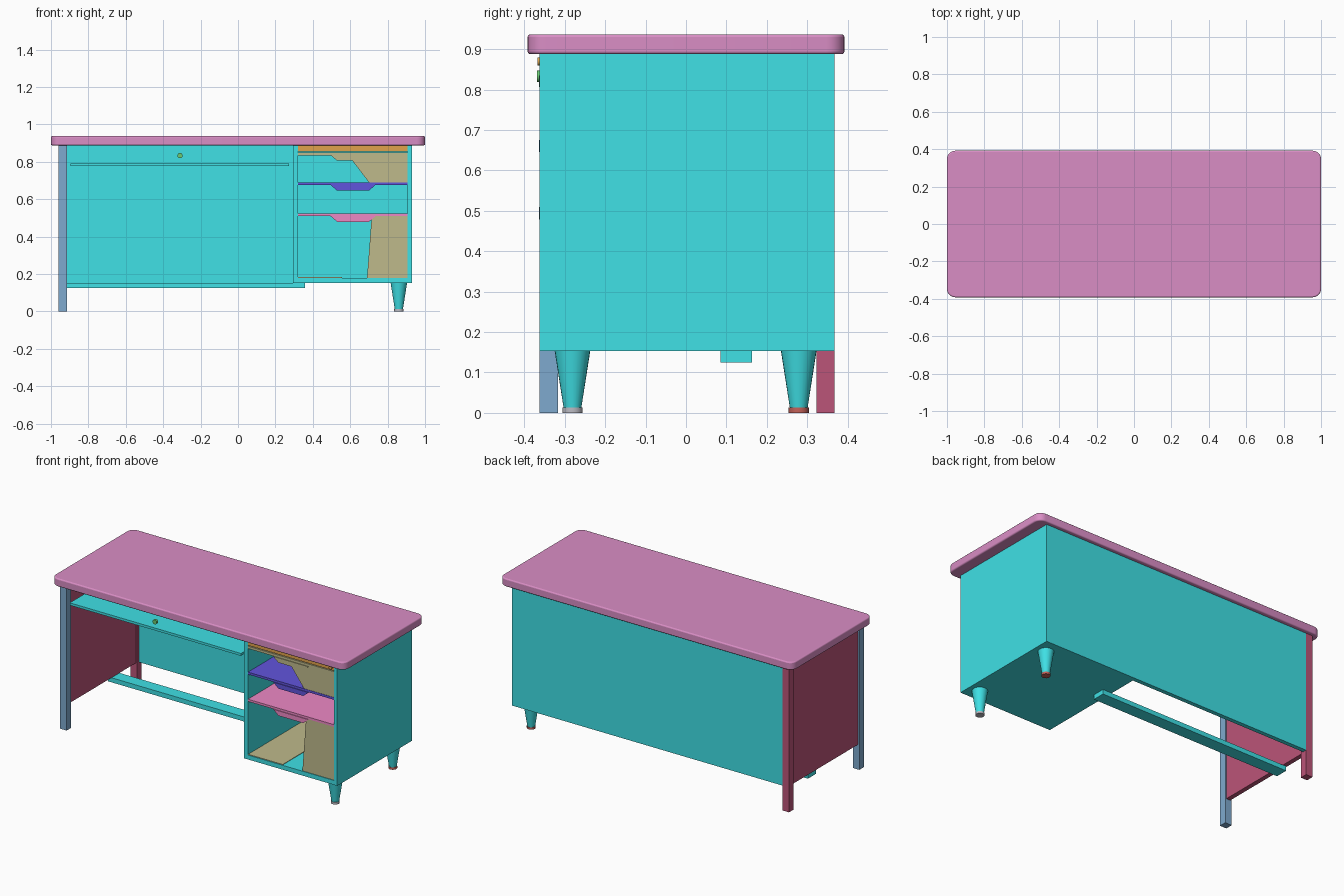
import bpy, bmesh

if "Cube" in bpy.data.objects:
    bpy.data.objects.remove(bpy.data.objects["Cube"])


def mat(name, r, g, b):
    m = bpy.data.materials.new(name)
    m.diffuse_color = (r, g, b, 1)
    m.use_nodes = True
    m.node_tree.nodes["Principled BSDF"].inputs["Base Color"].default_value = m.diffuse_color
    return m


TEAL = mat("teal", 0.05, 0.75, 0.79)
PINK = mat("pink", 0.70, 0.27, 0.56)
ROSE = mat("bright_pink", 0.85, 0.25, 0.56)
BLUE = mat("steel_blue", 0.21, 0.40, 0.62)
RED = mat("crimson", 0.50, 0.09, 0.19)
VIOLET = mat("violet", 0.12, 0.09, 0.72)
TAN = mat("tan", 0.52, 0.49, 0.26)
ORANGE = mat("orange", 0.75, 0.36, 0.07)
GREEN = mat("green", 0.15, 0.60, 0.17)
GREY = mat("grey", 0.5, 0.5, 0.55)
RUST = mat("rust", 0.55, 0.12, 0.10)


def finish(bm, name, m):
    bmesh.ops.recalc_face_normals(bm, faces=bm.faces)
    me = bpy.data.meshes.new(name)
    bm.to_mesh(me)
    bm.free()
    me.materials.append(m)
    ob = bpy.data.objects.new(name, me)
    bpy.context.collection.objects.link(ob)
    return ob


def box(name, x, y, z, m):
    bm = bmesh.new()
    bmesh.ops.create_cube(bm, size=1)
    for v in bm.verts:
        v.co = [(a + b) / 2 + c * (b - a) for c, (a, b) in zip(v.co, (x, y, z))]
    return finish(bm, name, m)


def panel(name, pts, y, depth, m):
    """Extrude an x-z outline along y."""
    bm = bmesh.new()
    f = bm.faces.new([bm.verts.new((px, y, pz)) for px, pz in pts])
    ext = bmesh.ops.extrude_face_region(bm, geom=[f])["geom"]
    bmesh.ops.translate(bm, vec=(0, depth, 0),
                        verts=[v for v in ext if isinstance(v, bmesh.types.BMVert)])
    return finish(bm, name, m)


def smooth(ob):
    bpy.ops.object.select_all(action='DESELECT')
    ob.select_set(True)
    bpy.context.view_layer.objects.active = ob
    bpy.ops.object.shade_smooth_by_angle()


def cone(name, loc, r1, r2, h, m, rot=(0, 0, 0)):
    bpy.ops.mesh.primitive_cone_add(vertices=24, radius1=r1, radius2=r2, depth=h,
                                    location=loc, rotation=rot)
    ob = bpy.context.object
    ob.name = name
    ob.data.materials.append(m)
    smooth(ob)


# Rounded desk top
top = box("desk_top", (-1, 1), (-0.392, 0.392), (0.888, 0.937), PINK)
bm = bmesh.new()
bm.from_mesh(top.data)
vertical = [e for e in bm.edges if abs(e.verts[0].co.z - e.verts[1].co.z) > 0.01]
bmesh.ops.bevel(bm, geom=vertical, offset=0.045, segments=6, profile=0.5, affect='EDGES')
bm.to_mesh(top.data)
bm.free()
bev = top.modifiers.new("soft_edge", 'BEVEL')
bev.width, bev.segments = 0.007, 3
smooth(top)

# Back panel, left end legs and panel
box("back_panel", (-0.915, 0.93), (0.342, 0.368), (0.153, 0.888), TEAL)
box("left_front_leg", (-0.96, -0.915), (-0.362, -0.317), (0, 0.888), BLUE)
box("left_back_leg", (-0.96, -0.915), (0.323, 0.368), (0, 0.888), RED)
box("left_end_panel", (-0.95, -0.922), (-0.317, 0.323), (0.153, 0.888), RED)

# Foot rail
box("foot_rail", (-0.945, 0.357), (0.085, 0.163), (0.125, 0.153), TEAL)

# Pedestal carcass
box("pedestal_floor", (0.295, 0.93), (-0.362, 0.342), (0.153, 0.18), TEAL)
box("pedestal_right_side", (0.907, 0.93), (-0.362, 0.342), (0.18, 0.888), TEAL)
box("pedestal_left_side", (0.295, 0.32), (-0.362, 0.342), (0.18, 0.888), TEAL)

# Kneehole tray with its lock
box("center_tray", (-0.895, 0.272), (-0.36, 0.3), (0.777, 0.792), TEAL)
cone("tray_lock", (-0.31, -0.362, 0.833), 0.014, 0.014, 0.014, GREEN, (1.5708, 0, 0))

# Pull-out writing board with small knob
box("pullout_board", (0.32, 0.907), (-0.36, 0.3), (0.855, 0.886), ORANGE)
cone("board_knob", (0.886, -0.362, 0.87), 0.01, 0.01, 0.012, ORANGE, (1.5708, 0, 0))

# Shelves, each with a trapezoid finger lip
for name, z, t, m in (("upper", 0.85, 0.015, TAN), ("middle", 0.69, 0.014, VIOLET),
                      ("lower", 0.523, 0.014, ROSE)):
    box(name + "_shelf", (0.32, 0.907), (-0.36, 0.342), (z - t, z), m)
    panel(name + "_shelf_lip", [(0.495, z - t), (0.53, z - 0.044), (0.70, z - 0.044),
                                (0.735, z - t)], -0.364, 0.008, m)

# Partial drawer fronts and lower drawer base
panel("upper_drawer_front", [(0.61, 0.808), (0.70, 0.808), (0.73, 0.835), (0.907, 0.835),
                             (0.907, 0.69), (0.70, 0.69)], -0.358, 0.003, TAN)
panel("lower_drawer_front", [(0.715, 0.509), (0.907, 0.509), (0.907, 0.18), (0.69, 0.18)],
      -0.358, 0.003, TAN)
box("lower_drawer_base", (0.32, 0.555), (-0.358, 0.342), (0.18, 0.183), TAN)

# Tapered pedestal legs with foot caps
for name, y, m in (("front", -0.281, GREY), ("back", 0.279, RUST)):
    cone(f"right_{name}_leg", (0.86, y, 0.083), 0.022, 0.044, 0.14, TEAL)
    cone(f"right_{name}_foot_cap", (0.86, y, 0.0065), 0.025, 0.025, 0.013, m)
